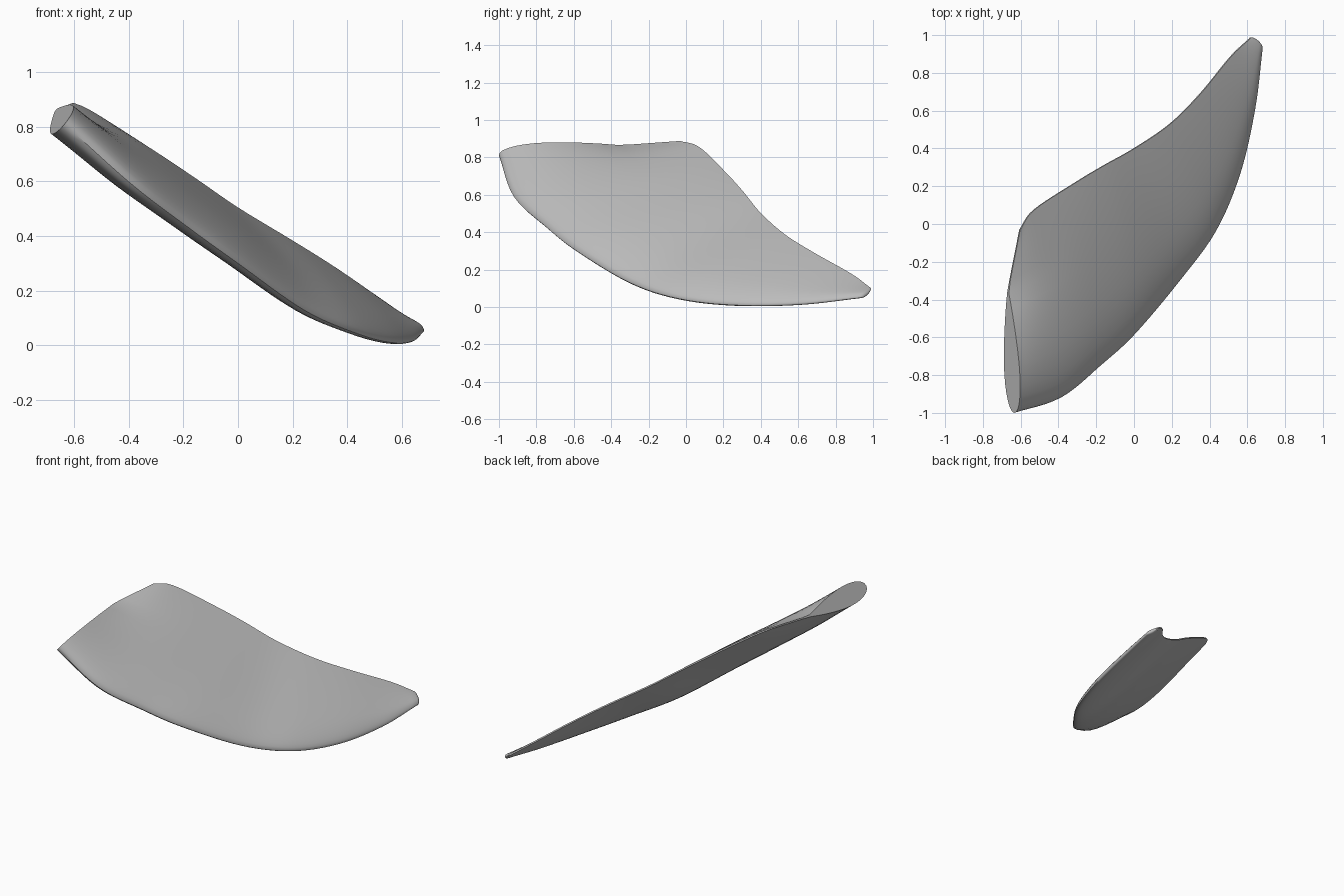
import bpy, math
from mathutils import Vector

cube = bpy.data.objects.get("Cube")
if cube:
    bpy.data.objects.remove(cube, do_unlink=True)

# Leading and trailing edges from root to tip
LEADING = [(-.635, -1, .81), (-.39, -.92, .59), (-.18, -.75, .43), (0, -.585, .30),
           (.24, -.3, .13), (.43, -.04, .045), (.56, .265, .01), (.64, .61, .015), (.68, .93, .05)]
TRAILING = [(-.605, -.03, .885), (-.53, .075, .85), (-.31, .22, .71), (-.16, .31, .61),
            (0, .4, .5), (.19, .53, .385), (.35, .69, .285), (.51, .885, .175), (.61, .98, .105)]
THICKNESS = [.125, .12, .11, .10, .09, .075, .06, .04, .02]
SPAN_STEPS, CHORD_STEPS = 48, 20
ROOT_CHORD = .67          # share of the root chord taken by the thick stub


def spline(points, t):
    """Smooth curve through the points, t from 0 to 1."""
    p = [Vector(q) for q in points]
    p = [2 * p[0] - p[1]] + p + [2 * p[-1] - p[-2]]
    s = t * (len(points) - 1)
    i = min(int(s), len(points) - 2)
    f = s - i
    a, b, c, d = p[i:i + 4]
    return .5 * (2 * b + (c - a) * f + (2 * a - 5 * b + 4 * c - d) * f ** 2
                 + (3 * b - a - 3 * c + d) * f ** 3)


def half_foil(u):
    """Half thickness of a unit foil with a round nose."""
    u = min(max(u, 0), 1)
    return 5 * (.2969 * math.sqrt(u) - .126 * u - .3516 * u ** 2 + .2843 * u ** 3 - .1036 * u ** 4)


def section(t, squeeze=1):
    """One closed ring: upper side nose to tail, then lower side back."""
    lead, trail = spline(LEADING, t), spline(TRAILING, t)
    thick = spline([(h, 0, 0) for h in THICKNESS], t).x * squeeze
    mid = (lead + trail) / 2
    lead, trail = mid.lerp(lead, squeeze), mid.lerp(trail, squeeze)
    normal = Vector((.63, -.15, .76)).normalized()
    root = max(0, 1 - t / .22) ** 2
    upper, lower = [], []
    for k in range(CHORD_STEPS + 1):
        u = (1 - math.cos(math.pi * k / CHORD_STEPS)) / 2
        bend = u / ROOT_CHORD if u < ROOT_CHORD else (1 - u) / (1 - ROOT_CHORD)
        centre = lead.lerp(trail, u) + Vector((-.053, 0, .002)) * bend * root
        half = half_foil(u) * (1 - root) + half_foil(u / ROOT_CHORD) * root
        offset = normal * (half * thick + .004 * squeeze * min(1, 4 * u))
        upper.append(centre + offset)
        lower.append(centre - offset)
    return upper + lower[:0:-1]


# Blade surface, with a rounded tip
rings = [section(i / SPAN_STEPS) for i in range(SPAN_STEPS + 1)]
tip_shift = Vector((.004, .022, -.002))
for a in (30, 60, 80):
    r = math.radians(a)
    rings.append([v + tip_shift * math.sin(r) for v in section(1, math.cos(r))])
n = len(rings[0])
faces = [(i * n + k, i * n + (k + 1) % n, (i + 1) * n + (k + 1) % n, (i + 1) * n + k)
         for i in range(len(rings) - 1) for k in range(n)]
faces.append(tuple(reversed(range(n))))
last = (len(rings) - 1) * n
faces.append(tuple(range(last, last + n)))

mesh = bpy.data.meshes.new("fin_blade")
mesh.from_pydata([v for ring in rings for v in ring], [], faces)
blade = bpy.data.objects.new("fin_blade", mesh)
bpy.context.collection.objects.link(blade)

# Plain grey
grey = bpy.data.materials.new("plain_grey")
grey.use_nodes = True
colour = (.5, .5, .5, 1)
grey.diffuse_color = colour
grey.node_tree.nodes["Principled BSDF"].inputs["Base Color"].default_value = colour
mesh.materials.append(grey)

bpy.context.view_layer.objects.active = blade
blade.select_set(True)
bpy.ops.object.mode_set(mode='EDIT')
bpy.ops.mesh.select_all(action='SELECT')
bpy.ops.mesh.normals_make_consistent(inside=False)
bpy.ops.object.mode_set(mode='OBJECT')
bpy.ops.object.shade_smooth_by_angle(angle=math.radians(40))
